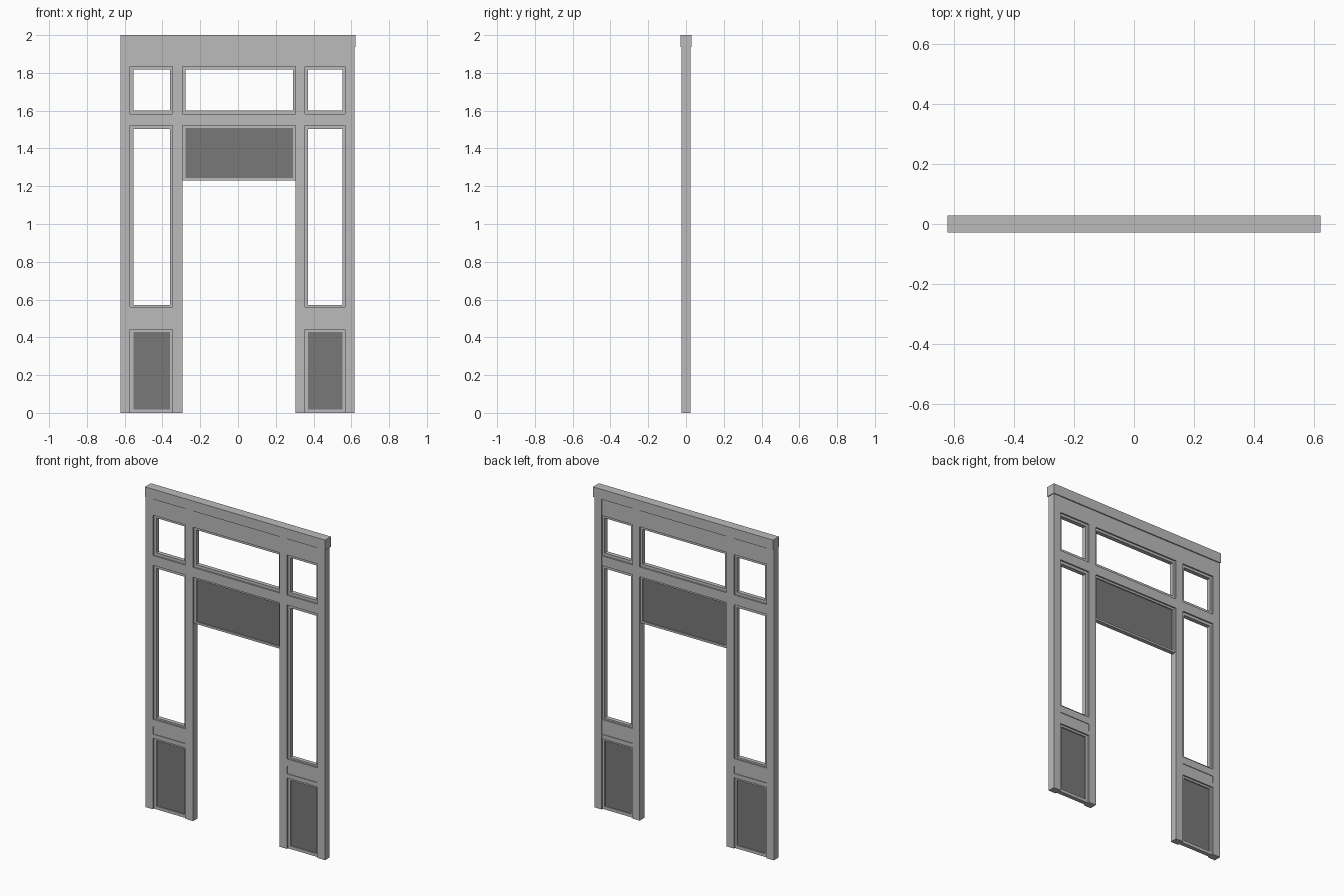
import bpy

cube = bpy.data.objects.get("Cube")
if cube:
    bpy.data.objects.remove(cube, do_unlink=True)


def material(name, value):
    m = bpy.data.materials.new(name)
    m.use_nodes = True
    colour = (value, value, value, 1)
    m.diffuse_color = colour
    m.node_tree.nodes["Principled BSDF"].inputs["Base Color"].default_value = colour
    return m


body = material("light grey", 0.5)
dark = material("dark grey", 0.19)

POST, RAIL, FRAME, PANEL = 0.023, 0.022, 0.013, 0.006   # half depths


def board(name, x0, x1, z0, z1, half, mat=body):
    """Box spanning the given x and z ranges, centred in depth."""
    bpy.ops.mesh.primitive_cube_add(size=1, location=((x0 + x1) / 2, 0, (z0 + z1) / 2))
    ob = bpy.context.object
    ob.name = name
    ob.scale = (x1 - x0, 2 * half, z1 - z0)
    bpy.ops.object.transform_apply(location=False, rotation=False, scale=True)
    ob.data.materials.append(mat)
    return ob


def frame(name, outer, inner, filled=False):
    """Recessed moulding around an opening, with an optional dark panel."""
    x0, x1, z0, z1 = outer
    a, b, c, d = inner
    board(name + "_frame_left", x0, a, z0, z1, FRAME)
    board(name + "_frame_right", b, x1, z0, z1, FRAME)
    board(name + "_frame_bottom", a, b, z0, c, FRAME)
    board(name + "_frame_top", a, b, d, z1, FRAME)
    if filled:
        board(name + "_panel", a, b, c, d, PANEL, dark)


# Header and posts
board("header_cap", -0.622, 0.622, 1.937, 2.0, 0.029)
board("header_board", -0.622, 0.617, 1.833, 1.937, RAIL)
for name, x0, x1 in (("right_outer_post", -0.622, -0.571),
                     ("right_inner_post", -0.347, -0.294),
                     ("left_inner_post", 0.304, 0.354),
                     ("left_outer_post", 0.566, 0.617)):
    board(name, x0, x1, 0, 1.937, POST)

# Side bays: top light, tall light, sill, kick panel
for side, x0, x1 in (("right", -0.571, -0.347), ("left", 0.354, 0.566)):
    a, b = x0 + 0.017, x1 - 0.014
    board(side + "_transom_rail", x0, x1, 1.521, 1.582, RAIL)
    frame(side + "_top_light", (x0, x1, 1.582, 1.833), (a, b, 1.60, 1.817))
    frame(side + "_tall_light", (x0, x1, 0.561, 1.521), (a, b, 0.571, 1.503))
    board(side + "_sill_rail", x0, x1, 0.516, 0.561, RAIL)
    board(side + "_sill_block", x0, x1, 0.468, 0.516, 0.018)
    board(side + "_lower_rail", x0, x1, 0.442, 0.468, RAIL)
    frame(side + "_kick", (x0, x1, 0, 0.442), (a, b, 0.019, 0.429), True)

# Centre bay: transom light above a solid panel, doorway open below
x0, x1 = -0.294, 0.304
board("centre_transom_rail", x0, x1, 1.521, 1.582, RAIL)
frame("centre_light", (x0, x1, 1.582, 1.833), (-0.279, 0.291, 1.60, 1.817))
frame("centre", (x0, x1, 1.23, 1.521), (-0.279, 0.291, 1.243, 1.508), True)
